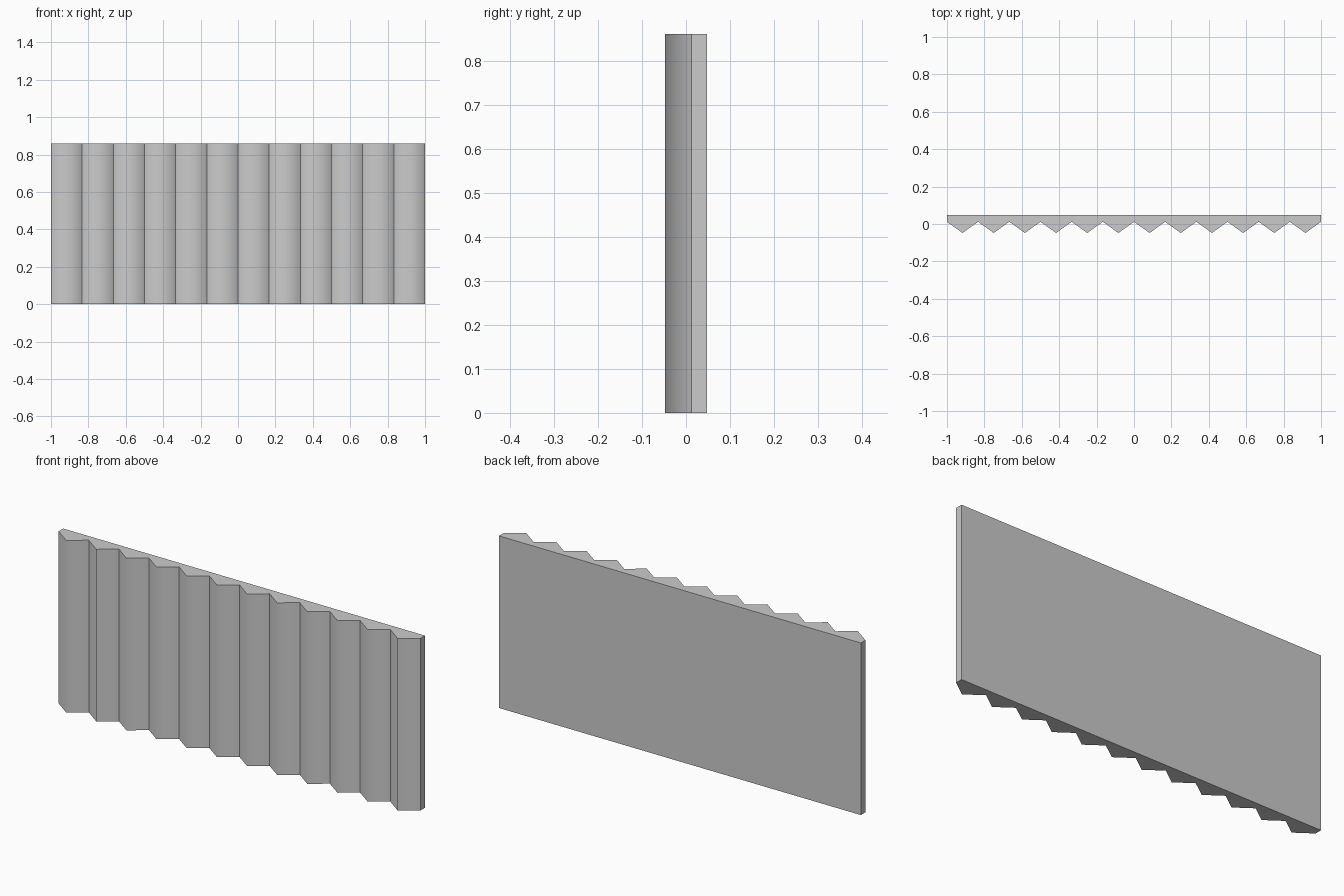
import bpy, bmesh

if "Cube" in bpy.data.objects:
    bpy.data.objects.remove(bpy.data.objects["Cube"])

WIDTH, HEIGHT = 2.0, 0.86
BACK, VALLEY, PEAK = 0.048, 0.012, -0.048
RIDGES = 12

# Zigzag front profile closed by a flat back
step = WIDTH / (2 * RIDGES)
profile = [(-WIDTH / 2 + i * step, PEAK if i % 2 else VALLEY)
           for i in range(2 * RIDGES + 1)]
profile += [(WIDTH / 2, BACK), (-WIDTH / 2, BACK)]

# Extrude the profile upwards
bm = bmesh.new()
base = bm.faces.new([bm.verts.new((x, y, 0)) for x, y in profile])
top = bmesh.ops.extrude_face_region(bm, geom=[base], use_keep_orig=True)
bmesh.ops.translate(bm, vec=(0, 0, HEIGHT),
                    verts=[g for g in top["geom"] if isinstance(g, bmesh.types.BMVert)])
bmesh.ops.recalc_face_normals(bm, faces=bm.faces)

# Ridge crests shade smoothly, all other edges stay crisp
for f in bm.faces:
    f.smooth = True
for e in bm.edges:
    a, b = e.verts
    vertical = abs(a.co.z - b.co.z) > 0.1
    e.smooth = vertical and a.co.y < 0

mesh = bpy.data.meshes.new("ridged_panel")
bm.to_mesh(mesh)
bm.free()
panel = bpy.data.objects.new("ridged_panel", mesh)
bpy.context.collection.objects.link(panel)
